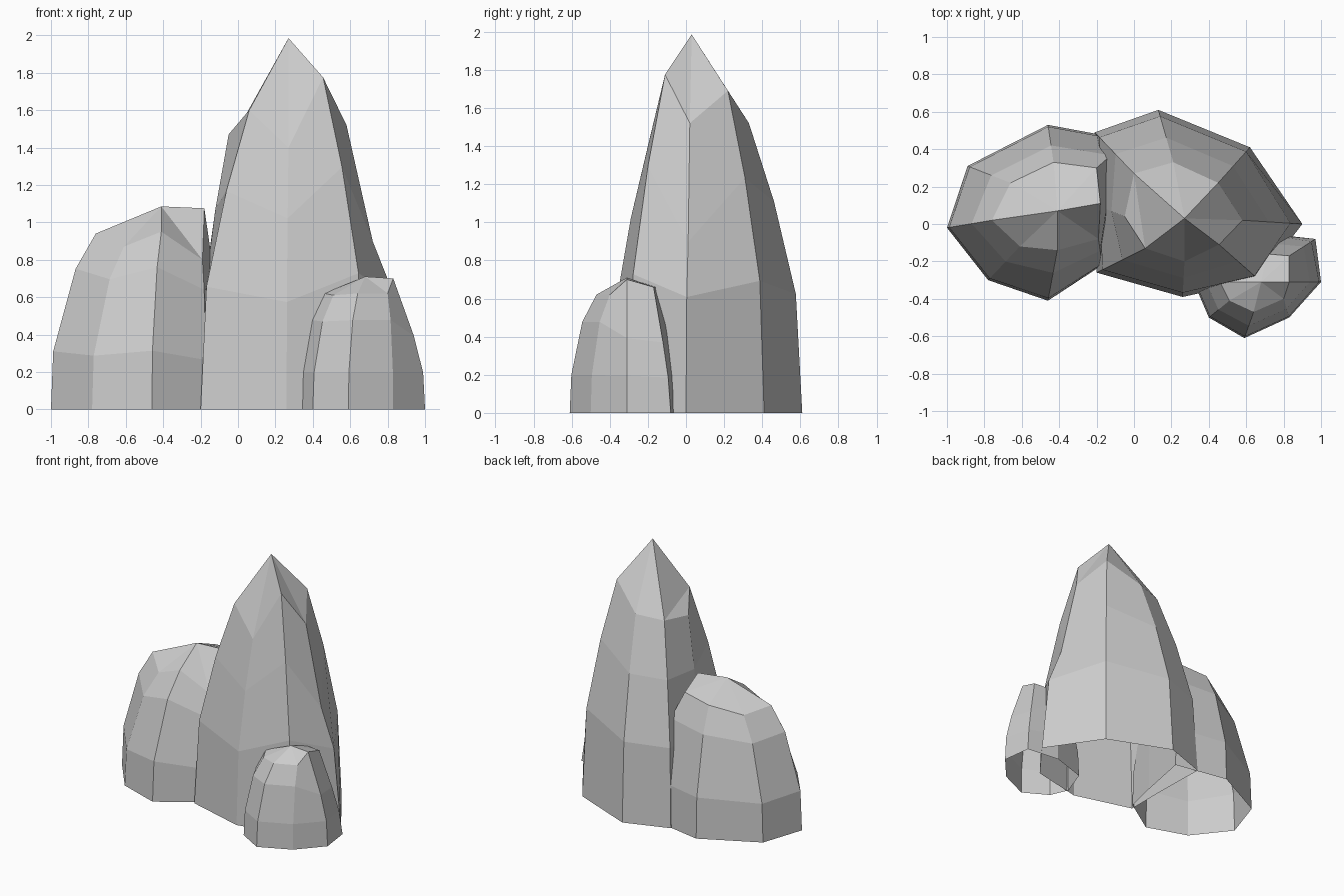
import bpy, bmesh


def rock(name, columns, apex, levels, low=None, special=None):
    """Faceted rock: each column runs from a ground point to a shoulder point;
    levels give (height fraction, inward fraction); a fan closes the top.
    low: shoulder kept out of the fan; special: other levels for a column."""
    special = special or {}
    bm = bmesh.new()
    rings = []
    for k in range(len(levels)):
        ring = []
        for i, (bx, by, sx, sy, sz) in enumerate(columns):
            h, t = special.get(i, levels)[k]
            ring.append(bm.verts.new((bx + (sx - bx) * t, by + (sy - by) * t, sz * h)))
        rings.append(ring)
    n = len(columns)
    for lo, hi in zip(rings, rings[1:]):
        for i in range(n):
            j = (i + 1) % n
            bm.faces.new((lo[i], lo[j], hi[j], hi[i]))
    # Closing fan
    rim = rings[-1][:]
    if low is not None:
        bm.faces.new((rim[low - 1], rim[low], rim[low + 1]))
        del rim[low]
    top = bm.verts.new(apex)
    for a, b in zip(rim, rim[1:] + rim[:1]):
        bm.faces.new((a, b, top))
    me = bpy.data.meshes.new(name)
    bm.to_mesh(me)
    bm.free()
    ob = bpy.data.objects.new(name, me)
    bpy.context.collection.objects.link(ob)
    return ob


# Tall central spire (base x, base y, shoulder x, y, z; counter-clockwise)
rock("tall_rock", [
    (0.90, 0.00, 0.58, 0.02, 1.52),
    (0.62, 0.41, 0.45, 0.22, 1.69),
    (0.13, 0.61, 0.21, 0.33, 1.52),
    (-0.21, 0.49, 0.00, 0.27, 1.50),
    (-0.20, 0.10, -0.05, 0.04, 1.47),
    (-0.20, -0.26, 0.06, -0.13, 1.60),
    (0.26, -0.39, 0.27, -0.20, 1.40),
    (0.67, -0.30, 0.455, -0.11, 1.775),
], (0.27, 0.03, 1.985), [(0, 0), (0.41, 0.12), (0.73, 0.53), (1, 1)],
    low=4, special={0: [(0, 0), (0.40, 0.20), (0.59, 0.56), (1, 1)]})

# Medium rounded rock on the left
rock("medium_rock", [
    (-0.11, 0.04, -0.18, 0.11, 1.075),
    (-0.03, 0.45, -0.20, 0.30, 1.00),
    (-0.46, 0.53, -0.43, 0.33, 0.97),
    (-0.89, 0.31, -0.66, 0.22, 0.91),
    (-1.00, -0.02, -0.76, 0.02, 0.94),
    (-0.78, -0.30, -0.61, -0.12, 0.87),
    (-0.46, -0.41, -0.41, -0.14, 0.95),
    (-0.17, -0.22, -0.19, -0.08, 0.80),
], (-0.41, 0.07, 1.085), [(0, 0), (0.33, 0.05), (0.8, 0.55), (1, 1)])

# Small rock at the front right
rock("small_rock", [
    (1.00, -0.31, 0.83, -0.31, 0.70),
    (0.97, -0.08, 0.83, -0.17, 0.66),
    (0.70, -0.05, 0.71, -0.16, 0.66),
    (0.42, -0.14, 0.52, -0.20, 0.60),
    (0.34, -0.36, 0.46, -0.31, 0.62),
    (0.40, -0.50, 0.51, -0.41, 0.61),
    (0.59, -0.61, 0.64, -0.47, 0.62),
    (0.83, -0.50, 0.80, -0.40, 0.62),
], (0.68, -0.31, 0.71), [(0, 0), (0.32, 0.06), (0.77, 0.47), (1, 1)],
    special={0: [(0, 0), (0.28, 0.06), (0.56, 0.35), (1, 1)],
             1: [(0, 0), (0.28, 0.15), (0.56, 0.45), (1, 1)]})
